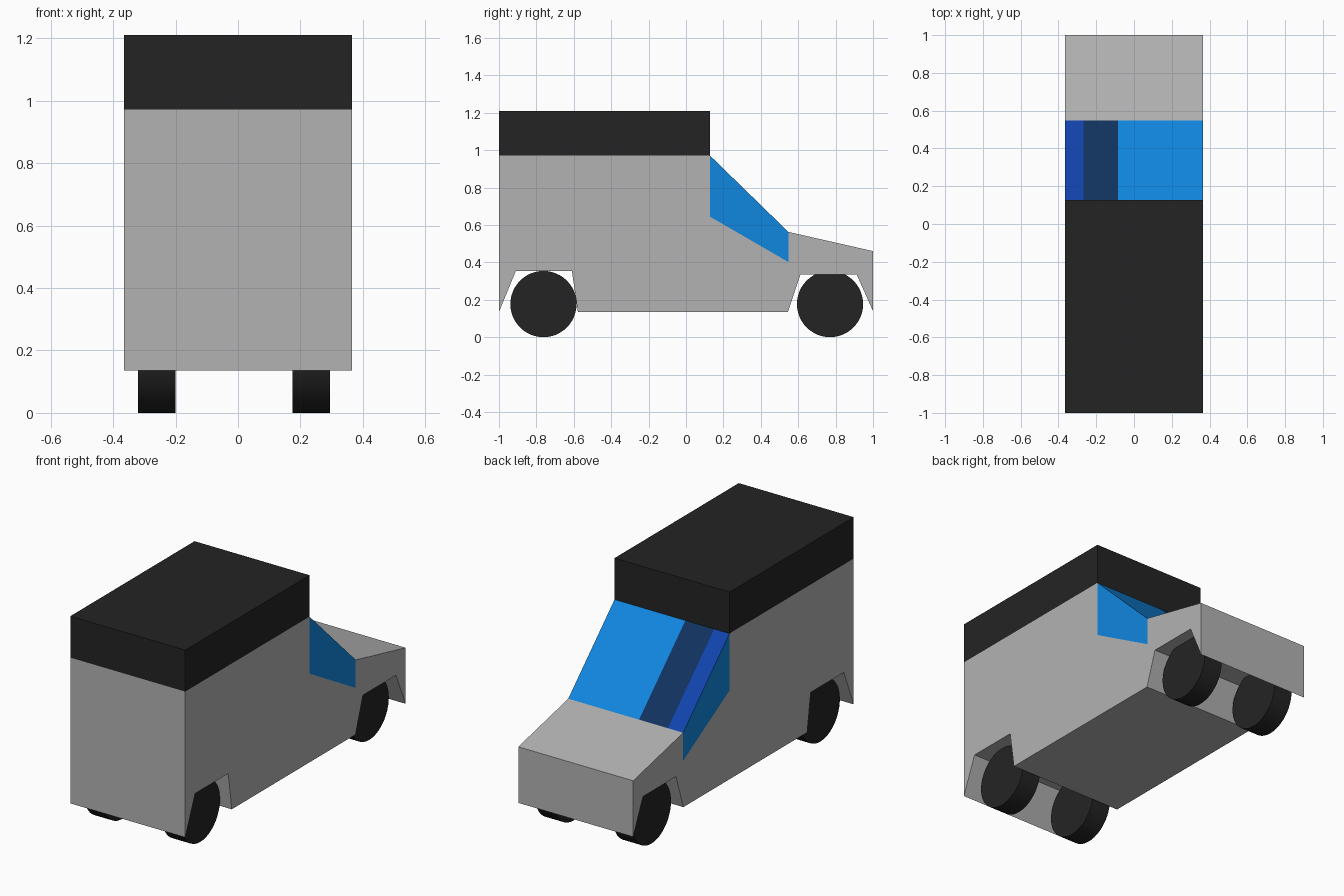
import bpy, bmesh, math
from mathutils import Vector

if "Cube" in bpy.data.objects:
    bpy.data.objects.remove(bpy.data.objects["Cube"])

HALF = 0.365  # half width of the van


def material(name, rgb):
    m = bpy.data.materials.new(name)
    m.diffuse_color = (*rgb, 1)
    m.use_nodes = True
    m.node_tree.nodes["Principled BSDF"].inputs["Base Color"].default_value = m.diffuse_color
    return m


GREY = material("body grey", (0.45, 0.45, 0.45))
BLACK = material("black", (0.0175, 0.0175, 0.0175))
BLUE = material("glass blue", (0.005, 0.24, 0.74))
NAVY = material("dark navy", (0.0055, 0.032, 0.115))
ROYAL = material("royal blue", (0.0055, 0.055, 0.42))


def finish(bm, name, mats):
    bmesh.ops.recalc_face_normals(bm, faces=bm.faces)
    me = bpy.data.meshes.new(name)
    bm.to_mesh(me)
    bm.free()
    for m in mats:
        me.materials.append(m)
    ob = bpy.data.objects.new(name, me)
    bpy.context.collection.objects.link(ob)
    return ob


# Body: side outline (y, z), with the windscreen edge from index 9 to 10
outline = [(-1, 0.135), (-0.91, 0.353), (-0.61, 0.353), (-0.578, 0.135),
           (0.545, 0.135), (0.612, 0.336), (0.912, 0.336), (1, 0.138),
           (1, 0.46), (0.547, 0.563), (0.127, 0.972), (-1, 0.972)]
sill = [(0.547, 0.402), (0.127, 0.645)]  # lower edge of the side windows
bm = bmesh.new()
sides = []
for x in (-HALF, HALF):
    ring = [bm.verts.new((x, y, z)) for y, z in outline]
    low = [bm.verts.new((x, y, z)) for y, z in sill]
    bm.faces.new(ring[:10] + low + ring[10:])
    bm.faces.new([ring[9]] + low + [ring[10]]).material_index = 1
    sides.append(ring)
left, right = sides
for i in range(len(outline)):
    j = (i + 1) % len(outline)
    f = bm.faces.new((left[i], left[j], right[j], right[i]))
    if i == 9:
        screen = f
        f.material_index = 1

# Windscreen: cut into three bands and coloured by x position
for x in (-0.085, -0.268):
    bm.normal_update()
    bands = [f for f in bm.faces if f.material_index == 1
             and abs(f.calc_center_median().x) < HALF - 0.01]
    geom = set(bands)
    for f in bands:
        geom.update(f.edges)
        geom.update(f.verts)
    bmesh.ops.bisect_plane(bm, geom=list(geom), plane_co=Vector((x, 0, 0)),
                           plane_no=Vector((1, 0, 0)))
for f in bm.faces:
    cx = f.calc_center_median().x
    if f.material_index == 1 and abs(cx) < HALF - 0.01:
        f.material_index = 3 if cx < -0.268 else 2 if cx < -0.085 else 1
finish(bm, "van_body", [GREY, BLUE, NAVY, ROYAL])

# Roof block
bm = bmesh.new()
bmesh.ops.create_cube(bm, size=1)
bmesh.ops.scale(bm, vec=(2 * HALF, 1.127, 0.238), verts=bm.verts)
bmesh.ops.translate(bm, vec=(0, -0.4365, 1.091), verts=bm.verts)
finish(bm, "roof", [BLACK])

# Wheels
for end, y in (("front", -0.762), ("back", 0.77)):
    for side, x in (("left", -0.26), ("right", 0.235)):
        bpy.ops.mesh.primitive_cylinder_add(
            vertices=48, radius=0.177, depth=0.12,
            location=(x, y, 0.177), rotation=(0, math.pi / 2, 0))
        wheel = bpy.context.object
        wheel.name = f"{end}_{side}_wheel"
        wheel.data.materials.append(BLACK)
        bpy.ops.object.shade_smooth_by_angle(angle=math.radians(30))
